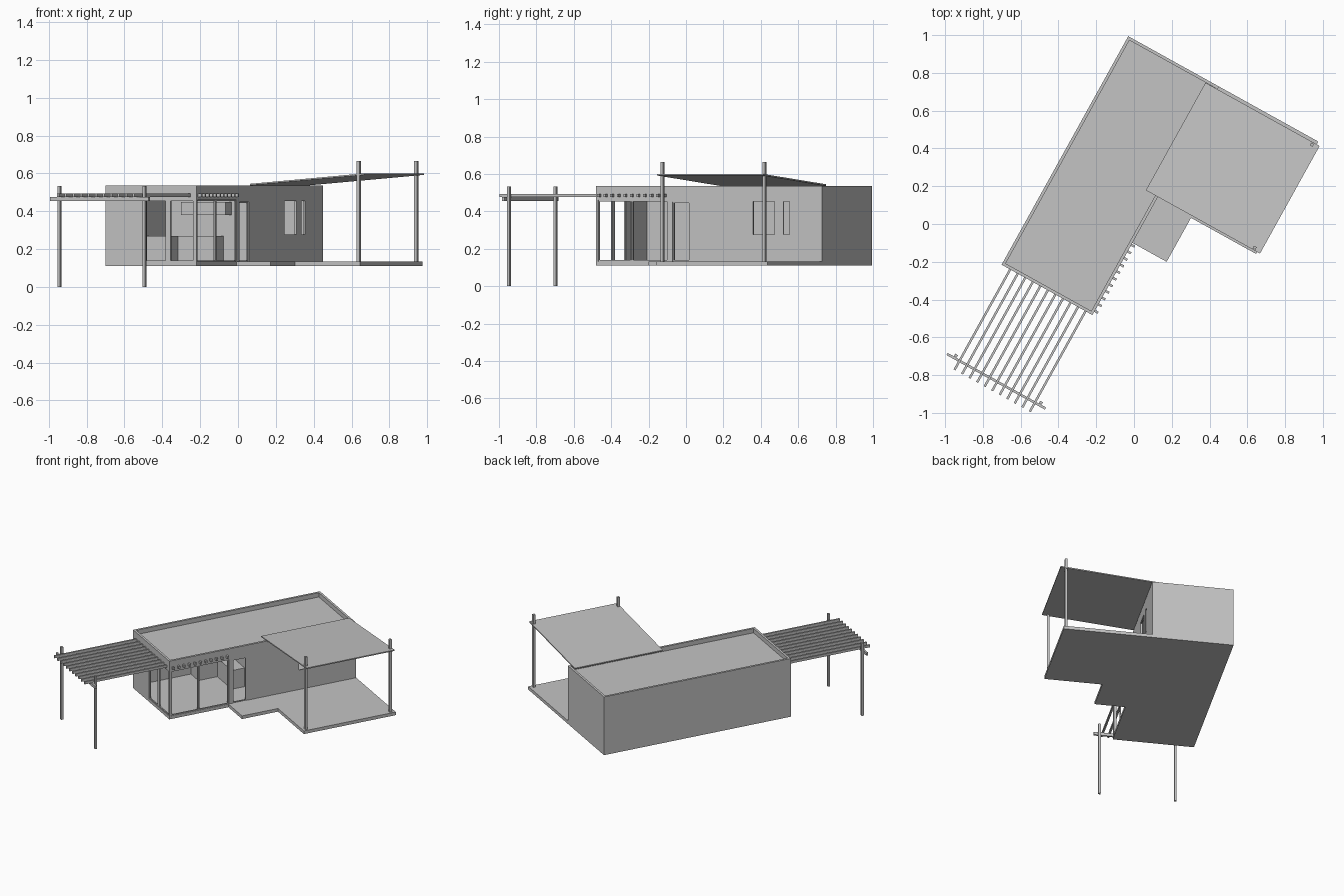
import bpy, bmesh, math
from mathutils import Matrix, Vector

cube = bpy.data.objects.get("Cube")
if cube:
    bpy.data.objects.remove(cube, do_unlink=True)

grey = bpy.data.materials.new("plain_grey")
grey.use_nodes = True
grey.diffuse_color = (0.55, 0.55, 0.55, 1)
grey.node_tree.nodes["Principled BSDF"].inputs["Base Color"].default_value = (0.55, 0.55, 0.55, 1)

# House frame: origin at the glazed corner, s runs across, t runs along the house
FRAME = Matrix.Translation((-0.22, -0.482, 0)) @ Matrix.Rotation(math.radians(-29), 4, 'Z')
WIDTH, LENGTH = 0.55, 1.383
BASE, FLOOR, DECK, TOP = 0.11, 0.133, 0.505, 0.537
THICK = 0.016


def boxes(name, spans):
    """One object from boxes given as ((s0, s1), (t0, t1), (z0, z1))."""
    bm = bmesh.new()
    for span in spans:
        size = [hi - lo for lo, hi in span]
        mid = Vector([(hi + lo) / 2 for lo, hi in span])
        bmesh.ops.create_cube(bm, size=1, matrix=Matrix.Translation(mid) @ Matrix.Diagonal((*size, 1)))
    mesh = bpy.data.meshes.new(name)
    bm.to_mesh(mesh)
    bm.free()
    mesh.materials.append(grey)
    obj = bpy.data.objects.new(name, mesh)
    bpy.context.collection.objects.link(obj)
    obj.matrix_world = FRAME
    return obj


def wall(name, along, lo, hi, across, openings=()):
    """Wall along axis s or t, split around openings (start, end, sill, head)."""
    parts, pos = [], lo
    for start, end, sill, head in openings:
        parts += [((pos, start), (FLOOR, TOP)),
                  ((start, end), (head, TOP))]
        if sill > FLOOR:
            parts.append(((start, end), (FLOOR, sill)))
        pos = end
    parts.append(((pos, hi), (FLOOR, TOP)))
    return boxes(name, [(run, across, z) if along == 's' else (across, run, z) for run, z in parts])


# Floor slabs
boxes("house_slab", [((-WIDTH, 0), (0, LENGTH), (BASE, FLOOR))])
boxes("terrace_slab", [((0, 0.60), (0.703, LENGTH), (BASE, FLOOR)),
                       ((0, 0.207), (0.437, 0.703), (BASE, FLOOR))])

# Outer walls, rising above the roof deck as a parapet
inner = (-WIDTH + THICK, -THICK)
wall("left_long_wall", 't', 0, LENGTH, (-WIDTH, inner[0]))
wall("terrace_wall", 't', 0, LENGTH, (-THICK, 0),
     [(0.014, 0.44, FLOOR, 0.46), (0.47, 0.572, FLOOR, 0.45),
      (0.955, 1.097, 0.27, 0.46), (1.14, 1.19, 0.27, 0.46)])
wall("pergola_wall", 's', *inner, (0, THICK), [(-0.31, -THICK, FLOOR, 0.46)])
wall("back_wall", 's', *inner, (LENGTH - THICK, LENGTH))
boxes("roof_deck", [(inner, (THICK, LENGTH - THICK), (DECK - 0.02, DECK))])

# Interior: dividing wall, counter and wall cabinet
boxes("dividing_wall", [(inner, (0.655, 0.67), (FLOOR, DECK - 0.02))])
boxes("kitchen_counter", [((inner[0], -0.42), (0.42, 0.655), (FLOOR, 0.27)),
                          ((-0.42, -0.2), (0.56, 0.655), (FLOOR, 0.27))])
boxes("wall_cabinet", [((-0.42, -0.15), (0.59, 0.655), (0.38, 0.45))])


# Frames around the openings
def frame(name, along, lo, hi, sill, head, mid, bars=()):
    w = 0.006
    across = (mid - 0.004, mid + 0.004)
    parts = [((lo, hi), (sill, sill + w)), ((lo, hi), (head - w, head))]
    parts += [((b, b + w), (sill, head)) for b in (lo, hi - w, *bars)]
    boxes(name, [(run, across, z) if along == 's' else (across, run, z) for run, z in parts])


frame("glazing_frame", 't', 0.014, 0.44, FLOOR, 0.46, -0.008, (0.21, 0.22))
frame("door_frame", 't', 0.47, 0.572, FLOOR, 0.45, -0.008)
frame("window_frame", 't', 0.955, 1.097, 0.27, 0.46, -0.004)
frame("small_window_frame", 't', 1.14, 1.19, 0.27, 0.46, -0.004)
frame("sliding_door_frame", 's', -0.31, -0.016, FLOOR, 0.46, 0.008)
boxes("sliding_door_post", [((-0.19, -0.158), (0.004, 0.012), (FLOOR, 0.46))])

# Sloping canopy over the terrace, held by two posts
canopy = boxes("canopy", [((-0.073, 0.618), (0.715, 1.366), (0, 0.008))])
for v in canopy.data.vertices:
    v.co.z += 0.537 + 0.055 * (v.co.x + 0.073) / 0.691
boxes("canopy_posts", [((0.57, 0.587), (t - 0.008, t + 0.008), (FLOOR, 0.665)) for t in (0.728, 1.352)])

# Pergola with posts, cross beam and joists
boxes("pergola_posts", [((s - 0.008, s + 0.008), (-0.547, -0.531), (0, 0.533)) for s in (-0.528, -0.014)])
boxes("pergola_beam", [((-0.573, 0.022), (-0.56, -0.547), (0.455, 0.476))])
COUNT = 11
joists = [-0.498 + 0.456 * i / (COUNT - 1) for i in range(COUNT)]
boxes("pergola_joists", [((s - 0.006, s + 0.006), (-0.608, 0), (0.476, 0.494)) for s in joists])

# Short joist ends above the glazing
stubs = [0.025 + 0.4 * i / (COUNT - 1) for i in range(COUNT)]
boxes("joist_ends", [((0, 0.02), (t - 0.006, t + 0.006), (0.476, 0.494)) for t in stubs])
